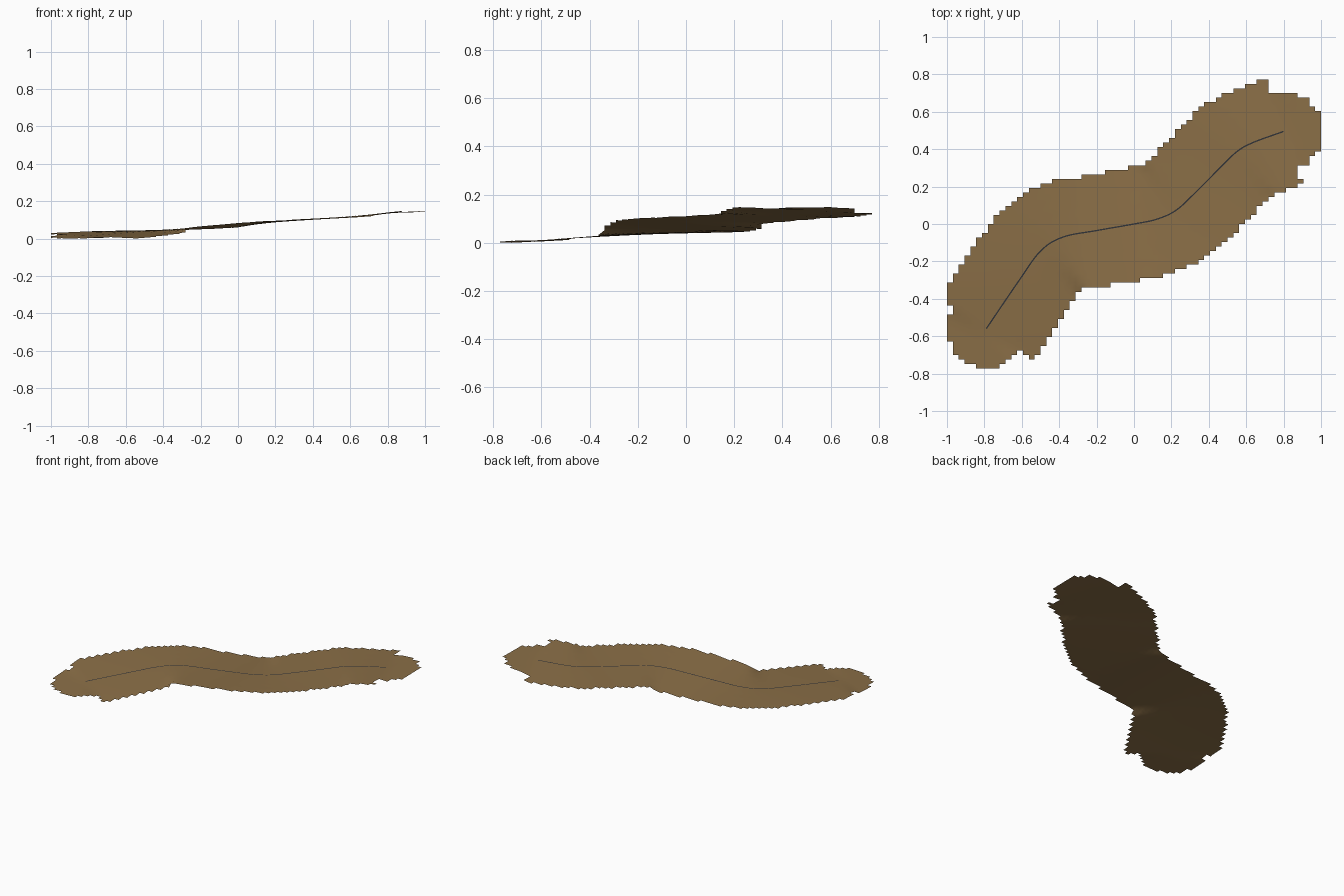
import bpy, bmesh
from mathutils import Vector

if "Cube" in bpy.data.objects:
    bpy.data.objects.remove(bpy.data.objects["Cube"])

def material(name, rgb):
    m = bpy.data.materials.new(name)
    m.diffuse_color = (*rgb, 1)
    m.use_nodes = True
    m.node_tree.nodes["Principled BSDF"].inputs["Base Color"].default_value = m.diffuse_color
    return m

earth = material("earth brown", (0.258, 0.159, 0.063))
dark = material("dark slate", (0.03, 0.033, 0.04))

# Centre line control points: x, y, height, side tilt (rise of the left edge)
CTRL = [(-0.79, -0.56, 0.022, 0.014), (-0.62, -0.31, 0.036, 0.008),
        (-0.50, -0.145, 0.046, 0.003), (-0.38, -0.07, 0.056, -0.003),
        (-0.20, -0.035, 0.067, -0.011), (0.0, 0.0, 0.080, -0.015),
        (0.12, 0.025, 0.089, -0.015), (0.22, 0.07, 0.097, -0.014),
        (0.31, 0.15, 0.104, -0.012), (0.45, 0.29, 0.114, -0.010),
        (0.55, 0.387, 0.123, -0.010), (0.64, 0.437, 0.130, -0.012),
        (0.80, 0.495, 0.143, -0.015)]
HALF, END_R, N, HY = 0.30, 0.21, 64, 0.773

def catmull(pts, steps=6):
    p = [Vector(q) for q in pts]
    p = [2 * p[0] - p[1]] + p + [2 * p[-1] - p[-2]]
    out = []
    for a, b, c, d in zip(p, p[1:], p[2:], p[3:]):
        for i in range(steps):
            t = i / steps
            out.append(0.5 * (2 * b + (c - a) * t + (2 * a - 5 * b + 4 * c - d) * t * t
                              + (3 * b - a - 3 * c + d) * t ** 3))
    return out + [p[-2]]

LINE = catmull(CTRL)

def locate(x, y):
    """Nearest centre line spot: distance, signed side, overshoot, height, tilt."""
    best = None
    q, last = Vector((x, y)), len(LINE) - 2
    for i, (a, b) in enumerate(zip(LINE, LINE[1:])):
        ab = b.xy - a.xy
        raw = (q - a.xy).dot(ab) / ab.length_squared
        t = min(1, max(0, raw))
        r = q - (a.xy + ab * t)
        if best is None or r.length < best[0]:
            over = 0
            if i == 0 and raw < 0:
                over = raw * ab.length
            if i == last and raw > 1:
                over = (raw - 1) * ab.length
            side = ab.normalized().cross(r)
            v = a.lerp(b, t)
            best = (r.length, side, over, v.z, v.w)
    return best

def height(x, y):
    _, side, over, z, tilt = locate(x, y)
    fade = max(0.15, 1 - abs(over) / 0.07)
    return z + tilt * side / HALF * fade + 0.06 * over

# Terrain strip: square grid cells kept near the centre line
bm = bmesh.new()
corner = {}

def vert(i, j):
    if (i, j) not in corner:
        x, y = -1 + 2 * i / N, -HY + 2 * HY * j / N
        corner[i, j] = bm.verts.new((x, y, height(x, y)))
    return corner[i, j]

for i in range(N):
    for j in range(N):
        d, _, over, _, _ = locate(-1 + 2 * (i + 0.5) / N, -HY + 2 * HY * (j + 0.5) / N)
        if d < (END_R if over else HALF):
            bm.faces.new([vert(i, j), vert(i + 1, j), vert(i + 1, j + 1), vert(i, j + 1)])
low = min(v.co.z for v in bm.verts)
for v in bm.verts:
    v.co.z -= low
for f in bm.faces:
    f.smooth = True

def add(name, bm, mat):
    me = bpy.data.meshes.new(name)
    bm.to_mesh(me)
    bm.free()
    me.materials.append(mat)
    ob = bpy.data.objects.new(name, me)
    bpy.context.collection.objects.link(ob)

add("terrain_strip", bm, earth)

# Centre line: thin ribbon lying just above the terrain
bm = bmesh.new()
rows = []
for k, p in enumerate(LINE):
    d = (LINE[min(k + 1, len(LINE) - 1)].xy - LINE[max(k - 1, 0)].xy).normalized()
    n = Vector((-d.y, d.x, 0)) * 0.0035
    c = Vector((p.x, p.y, height(p.x, p.y) - low + 0.0012))
    rows.append((bm.verts.new(c + n), bm.verts.new(c - n)))
for (a, b), (c, d) in zip(rows, rows[1:]):
    bm.faces.new([a, b, d, c])
add("centre_line", bm, dark)
